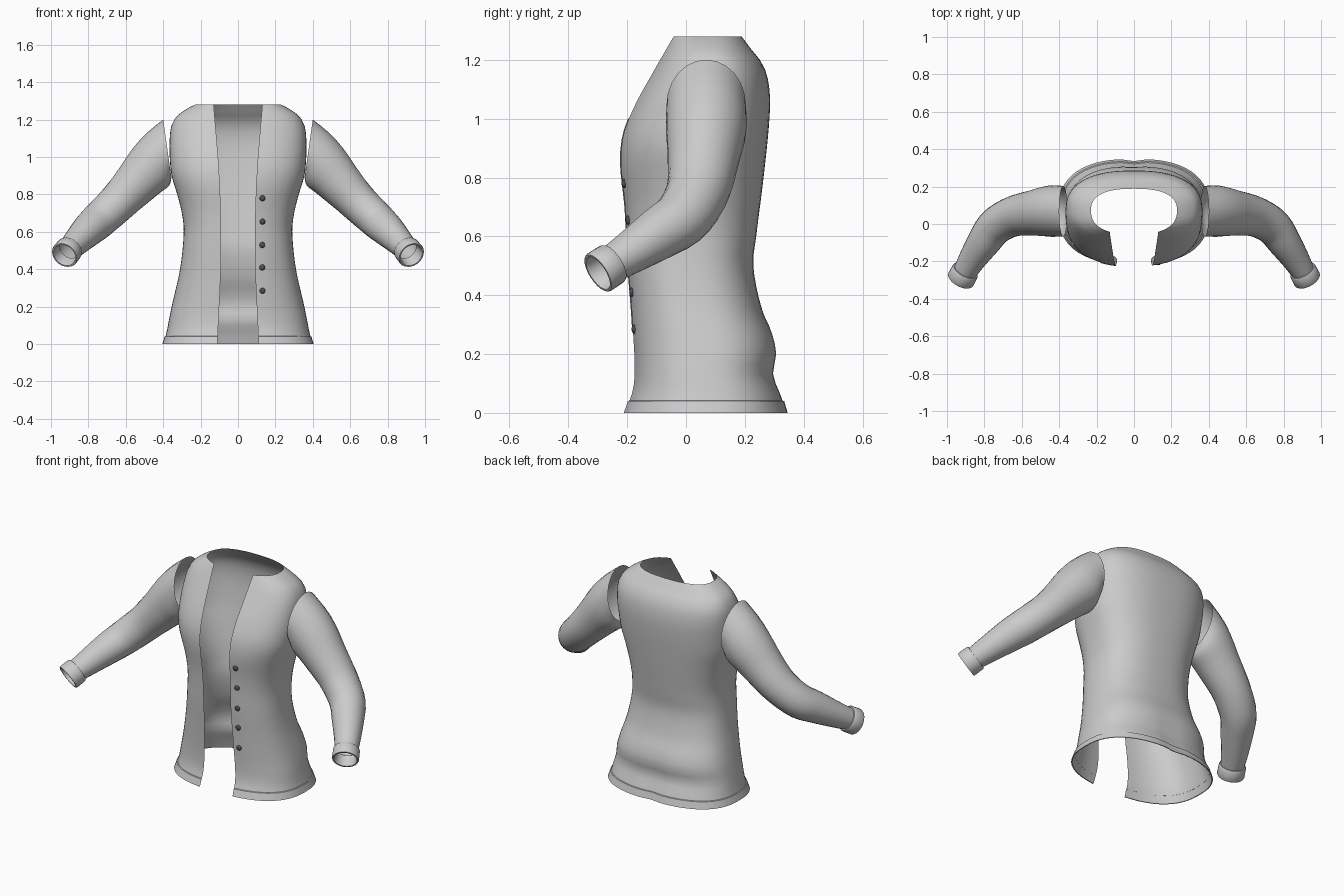
import bpy, bmesh, math
from mathutils import Vector

if "Cube" in bpy.data.objects:
    bpy.data.objects.remove(bpy.data.objects["Cube"])


def material(name, c):
    m = bpy.data.materials.new(name)
    m.diffuse_color = (*c, 1)
    m.use_nodes = True
    m.node_tree.nodes["Principled BSDF"].inputs["Base Color"].default_value = m.diffuse_color
    return m


CLOTH = material("grey cloth", (0.6, 0.6, 0.6))
DARK = material("dark button", (0.08, 0.08, 0.08))


def spline(table, t):
    """Smooth (Hermite) lookup in rows of (t, value)."""
    n = len(table)
    t = min(max(t, table[0][0]), table[-1][0])
    i = 0
    while i < n - 2 and t > table[i + 1][0]:
        i += 1

    def slope(k):
        a, b = table[max(k - 1, 0)], table[min(k + 1, n - 1)]
        return (b[1] - a[1]) / (b[0] - a[0])
    (t0, p0), (t1, p1) = table[i], table[i + 1]
    d = t1 - t0
    s = (t - t0) / d
    return ((2*s**3 - 3*s**2 + 1) * p0 + (s**3 - 2*s**2 + s) * d * slope(i)
            + (3*s**2 - 2*s**3) * p1 + (s**3 - s**2) * d * slope(i + 1))


def loft(name, rings, mat, closed):
    bm = bmesh.new()
    rows = [[bm.verts.new(p) for p in r] for r in rings]
    n = len(rows[0])
    for a, b in zip(rows, rows[1:]):
        for j in range(n if closed else n - 1):
            k = (j + 1) % n
            bm.faces.new((a[j], a[k], b[k], b[j]))
    me = bpy.data.meshes.new(name)
    bm.to_mesh(me)
    bm.free()
    me.materials.append(mat)
    ob = bpy.data.objects.new(name, me)
    bpy.context.collection.objects.link(ob)
    return ob


# Torso outline by height: half width, front, back and half of the front gap
WIDTH = [(0, .40), (.05, .385), (.2, .355), (.4, .31), (.6, .29), (.7, .30), (.8, .325), (.9, .355),
         (1.0, .365), (1.1, .365), (1.17, .355), (1.22, .325), (1.26, .27), (1.28, .23)]
FRONT = [(0, -.195), (.1, -.165), (.3, -.17), (.5, -.185), (.7, -.195), (.85, -.21), (.95, -.20),
         (1.05, -.16), (1.15, -.105), (1.22, -.065), (1.28, -.03)]
BACK = [(0, .355), (.05, .34), (.13, .31), (.2, .32), (.27, .305), (.35, .27), (.5, .24), (.6, .25),
        (.8, .275), (1.0, .295), (1.1, .295), (1.18, .275), (1.24, .23), (1.28, .20)]
GAP = [(0, .11), (.5, .09), (.9, .10), (1.28, .13)]
P = 0.8


def torso_point(z, s, off=0.0):
    """s runs 0..1 from the right front edge round the back to the left one."""
    a, f, b, g = (spline(t, z) for t in (WIDTH, FRONT, BACK, GAP))
    mid = (f + b) / 2
    th0 = math.asin((g / a) ** (1 / P))
    th = th0 + s * (2 * math.pi - 2 * th0)
    sx, cy = math.sin(th), math.cos(th)
    x = (a + off) * math.copysign(abs(sx) ** P, sx)
    y = abs(cy) ** P * ((b - f) / 2 + off)
    if cy > 0:
        y = mid - y / math.cos(th0) ** P
    else:
        y = mid + y - .012 * math.exp(-(x / .05) ** 2) * max(0, 1 - z / .3)
    return Vector((x, y, z))


def torso_patch(name, zs, ss, off):
    return loft(name, [[torso_point(z, s, off) for s in ss] for z in zs], CLOTH, False)


def steps(a, b, n):
    return [a + (b - a) * i / n for i in range(n + 1)]


torso_patch("torso", steps(0, 1.2, 36) + steps(1.215, 1.28, 6), steps(0, 1, 52), 0)
# Hem band, with a lip back to the cloth
loft("hem", [[torso_point(z, s, o) for s in steps(0, 1, 52)]
             for z, o in ((0, 0), (0, .005), (.04, .005), (.042, 0))], CLOTH, False)
# Front placket
torso_patch("placket", steps(.28, 1.0, 20), steps(.962, 1, 3), .003)

# Sleeve path: x, y, z, radius up, radius across
ARM = [(.378, .08, 1.045, .157, .135), (.45, .08, .965, .145, .137), (.54, .07, .865, .123, .122),
       (.645, .052, .755, .105, .108), (.74, 0, .665, .098, .10), (.80, -.08, .61, .089, .09),
       (.86, -.17, .55, .074, .075), (.905, -.245, .503, .062, .063)]


def arm_at(t):
    return [spline([(i, r[k]) for i, r in enumerate(ARM)], t) for k in range(5)]


def ring(c, tangent, ru, rv, n=24):
    t = tangent.normalized()
    v = t.cross(Vector((0, 0, 1))).normalized()
    u = v.cross(t)
    return [c + u * ru * math.cos(2 * math.pi * i / n) + v * rv * math.sin(2 * math.pi * i / n)
            for i in range(n)]


END = len(ARM) - 1
rings = []
for i in range(23):
    t = END * i / 22
    d = arm_at(t)
    tan = Vector(arm_at(min(t + .4, END))[:3]) - Vector(arm_at(max(t - .4, 0))[:3])
    # the shoulder end is cut almost upright and turns into the arm direction
    k = max(0, 1 - t / 1.6)
    tan = tan.normalized().lerp(Vector((.99, 0, -.14)), k)
    rings.append(ring(Vector(d[:3]), tan, d[3], d[4]))
sleeve = loft("sleeve_right", rings, CLOTH, True)

# Cuff: outer wall, rounded lip and inner wall
axis = Vector((.045, -.085, -.055)).normalized()
base = Vector(ARM[-1][:3])
cuff = loft("cuff_right", [ring(base + axis * d, axis, r, r) for d, r in
            ((-.012, .058), (-.012, .070), (-.005, .074), (.05, .075), (.056, .072),
             (.056, .064), (.045, .060), (-.01, .056))], CLOTH, True)

# Mirrored left arm
for ob in (sleeve, cuff):
    me = ob.data.copy()
    for v in me.vertices:
        v.co.x *= -1
    me.flip_normals()
    left = bpy.data.objects.new(ob.name.replace("right", "left"), me)
    bpy.context.collection.objects.link(left)

# Buttons down one front edge
for i, z in enumerate((.78, .655, .53, .41, .285)):
    s = min(steps(0, .2, 200), key=lambda q: abs(torso_point(z, q).x - .13))
    p = torso_point(z, s)
    bpy.ops.mesh.primitive_uv_sphere_add(segments=12, ring_count=6, radius=.016, location=p,
                                         rotation=(math.pi / 2, 0, 0))
    b = bpy.context.object
    b.name = f"button_{i + 1}"
    b.scale = (1, 1, .6)
    b.data.materials.append(DARK)

# Soft cloth shading with crisp seams
for ob in bpy.context.scene.objects:
    ob.select_set(True)
    bpy.context.view_layer.objects.active = ob
bpy.ops.object.shade_smooth_by_angle(angle=math.radians(30))

# Centre the model and rest it on the floor plane
bpy.context.view_layer.update()
pts = [o.matrix_world @ v.co for o in bpy.context.scene.objects for v in o.data.vertices]
shift = Vector([-(min(p[k] for p in pts) + max(p[k] for p in pts)) / 2 for k in (0, 1)]
               + [-min(p.z for p in pts)])
for ob in bpy.context.scene.objects:
    ob.location += shift
